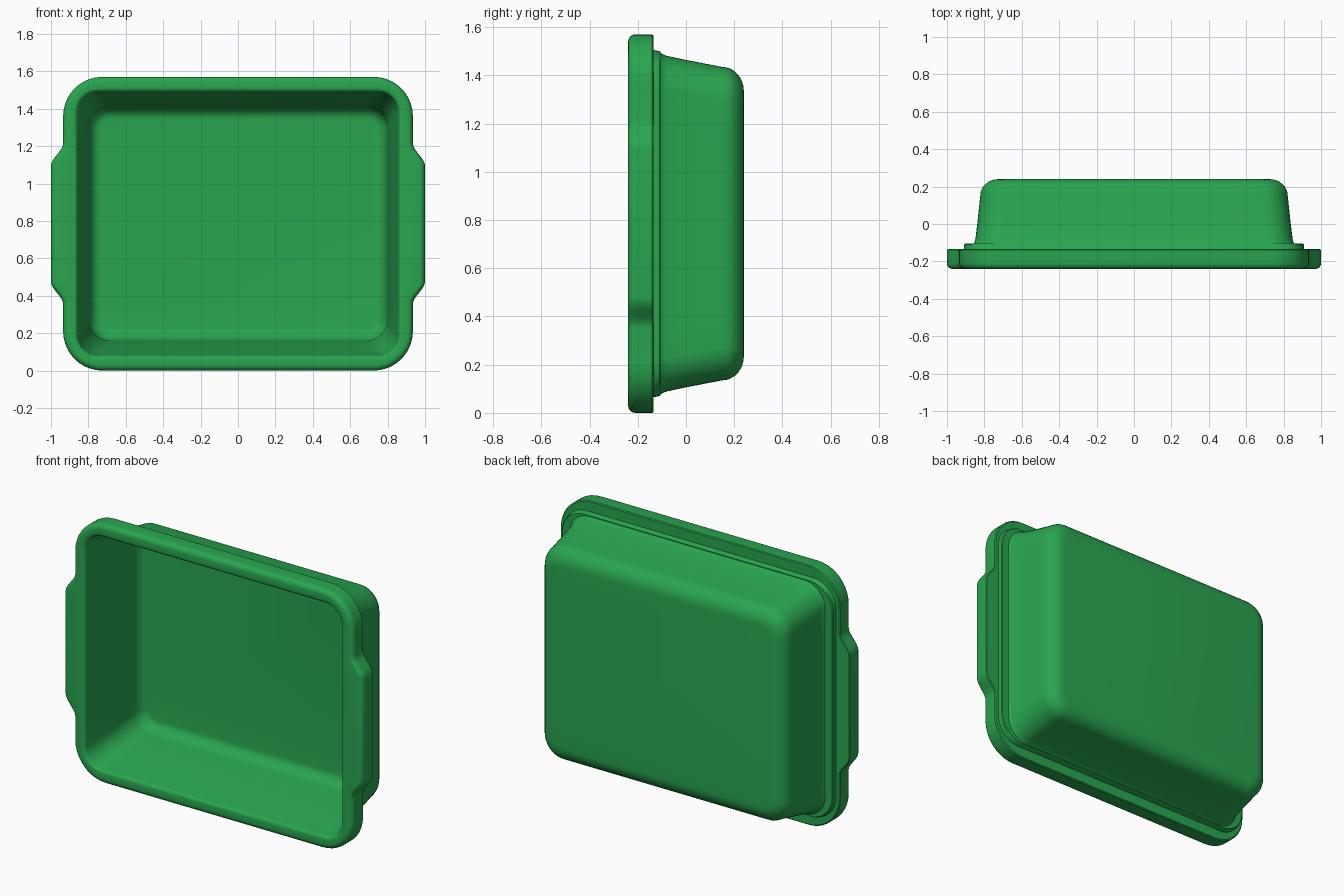
import bpy, bmesh, math

if "Cube" in bpy.data.objects:
    bpy.data.objects.remove(bpy.data.objects["Cube"])

CZ = 0.785          # height of the tray's centre
CORNER = 10         # segments per rounded corner
SIDE_Z = [0.43, 0.415, 0.40, 0.385, 0.37, 0.355, 0.34, 0.325, 0.31]
SIDE_Z = SIDE_Z + [0.0] + [-z for z in reversed(SIDE_Z)]


def grip(z):
    """Smooth 0..1 bulge that forms the side handles."""
    t = min(1, max(0, (0.43 - abs(z)) / 0.12))
    return t * t * (3 - 2 * t)


def outline(hx, hz, r, bulge):
    """Rounded rectangle with optional handle bulges on both sides."""
    pts = []
    for cx, cz, a0 in ((1, 1, 90), (1, -1, 0), (-1, -1, -90), (-1, 1, -180)):
        for i in range(CORNER + 1):
            a = math.radians(a0 - 90 * i / CORNER)
            pts.append((cx * (hx - r) + r * math.cos(a),
                        cz * (hz - r) + r * math.sin(a)))
        if (cx, cz) == (1, 1):
            pts += [(hx + bulge * grip(z), z) for z in SIDE_Z]
        if (cx, cz) == (-1, -1):
            pts += [(-hx - bulge * grip(z), z) for z in reversed(SIDE_Z)]
    return pts


def fillet(y0, y1, a, b, n=8):
    """Quarter-round from the wall section a at y0 to the floor section b at y1."""
    out = []
    for i in range(n + 1):
        t = math.pi / 2 * i / n
        s, k = math.sin(t), 1 - math.cos(t)
        out.append((y0 + (y1 - y0) * s,
                    *[p + (q - p) * k for p, q in zip(a, b)], 0))
    return out


# Sections: (y, half width, half height, corner radius, handle bulge)
# Outside: floor, wall, stepped collar
sections = fillet(0.15, 0.24, (0.822, 0.650, 0.14), (0.725, 0.55, 0.05))[::-1]
sections += [(0.0, 0.838, 0.679, 0.14, 0), (-0.08, 0.848, 0.696, 0.14, 0),
             (-0.095, 0.852, 0.702, 0.14, 0), (-0.105, 0.858, 0.707, 0.14, 0),
             (-0.105, 0.903, 0.712, 0.15, 0), (-0.110, 0.908, 0.715, 0.15, 0),
             (-0.135, 0.910, 0.720, 0.15, 0)]
# Rim with handles, rounded at the front
sections += [(-0.135, 0.930, 0.780, 0.21, 0.065), (-0.140, 0.935, 0.785, 0.21, 0.065)]
for i in range(6):
    a = math.radians(18 * i)
    d = 0.03 * (1 - math.cos(a))
    sections.append((-0.21 - 0.03 * math.sin(a), 0.935 - d, 0.785 - d, 0.21 - d, 0.065))
# Inside: lip, wall, floor
for i in range(5):
    a = math.radians(22.5 * i)
    d = 0.02 * (1 - math.sin(a))
    sections.append((-0.22 - 0.02 * math.cos(a), 0.857 + d, 0.705 + d, 0.11 + d, 0))
sections += [(-0.08, 0.826, 0.674, 0.11, 0)]
sections += fillet(0.13, 0.215, (0.798, 0.626, 0.11), (0.735, 0.56, 0.05))

# Loft the sections into one closed shell
bm = bmesh.new()
rings = [[bm.verts.new((x, y, z + CZ)) for x, z in outline(hx, hz, r, b)]
         for y, hx, hz, r, b in sections]
for p, q in zip(rings, rings[1:]):
    for i in range(len(p)):
        j = (i + 1) % len(p)
        bm.faces.new((p[i], p[j], q[j], q[i]))
bm.faces.new(rings[0])
bm.faces.new(rings[-1])
bmesh.ops.recalc_face_normals(bm, faces=bm.faces)
mesh = bpy.data.meshes.new("baking_tray")
bm.to_mesh(mesh)
bm.free()

tray = bpy.data.objects.new("baking_tray", mesh)
bpy.context.collection.objects.link(tray)
green = bpy.data.materials.new("green")
green.diffuse_color = (0.022, 0.38, 0.08, 1)
green.use_nodes = True
green.node_tree.nodes["Principled BSDF"].inputs["Base Color"].default_value = green.diffuse_color
mesh.materials.append(green)

bpy.context.view_layer.objects.active = tray
tray.select_set(True)
bpy.ops.object.shade_smooth_by_angle(angle=math.radians(35))
